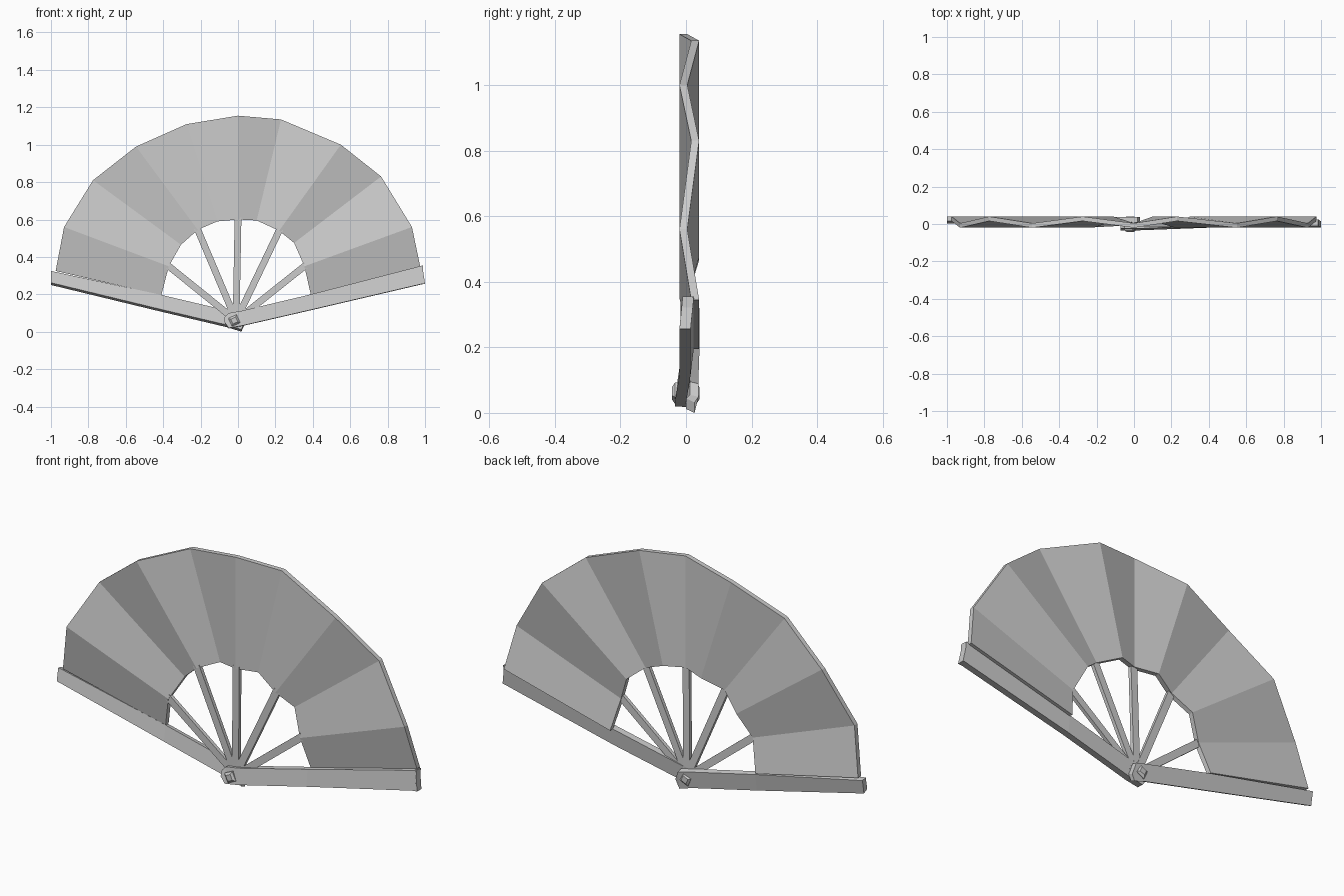
import bpy, bmesh, math
from mathutils import Vector, Matrix

if "Cube" in bpy.data.objects:
    bpy.data.objects.remove(bpy.data.objects["Cube"], do_unlink=True)

grey = bpy.data.materials.new("light_grey")
grey.use_nodes = True
colour = (0.6, 0.6, 0.6, 1)
grey.diffuse_color = colour
grey.node_tree.nodes["Principled BSDF"].inputs["Base Color"].default_value = colour

PIVOT = (-0.02, 0.06)


def loft(name, rings):
    """Join closed rings of points into a capped, flat shaded solid."""
    bm = bmesh.new()
    loops = [[bm.verts.new(p) for p in ring] for ring in rings]
    n = len(loops[0])
    for a, b in zip(loops, loops[1:]):
        for i in range(n):
            j = (i + 1) % n
            bm.faces.new((a[i], a[j], b[j], b[i]))
    bm.faces.new(loops[0])
    bm.faces.new(loops[-1])
    bmesh.ops.recalc_face_normals(bm, faces=bm.faces)
    mesh = bpy.data.meshes.new(name)
    bm.to_mesh(mesh)
    bm.free()
    mesh.materials.append(grey)
    obj = bpy.data.objects.new(name, mesh)
    bpy.context.collection.objects.link(obj)
    return obj


# Pleated leaf: outer and inner edge at each fold, alternating front and back
outer = [(-0.975, 0.325), (-0.93, 0.56), (-0.775, 0.81), (-0.545, 0.99),
         (-0.275, 1.11), (0, 1.155), (0.23, 1.135), (0.55, 1.0),
         (0.765, 0.83), (0.93, 0.56), (0.975, 0.345)]
inner = [(-0.41, 0.195), (-0.37, 0.35), (-0.305, 0.465), (-0.215, 0.545),
         (-0.11, 0.59), (0, 0.6), (0.1, 0.595), (0.22, 0.54),
         (0.3, 0.475), (0.355, 0.35), (0.39, 0.195)]
rings = []
for i, ((ox, oz), (ix, iz)) in enumerate(zip(outer, inner)):
    y = -0.02 if i % 2 else 0.016
    t = 0.024
    rings.append([(ox, y, oz), (ox, y + t, oz), (ix, y + t, iz), (ix, y, iz)])
loft("pleated_leaf", rings)


# Ribs from the pivot to every other fold of the leaf
for k, fold in enumerate((1, 3, 5, 7, 9)):
    start = Vector((PIVOT[0] + 0.01, 0, PIVOT[1]))
    end = Vector((inner[fold][0], 0, inner[fold][1]))
    along = (end - start).normalized()
    end += along * 0.012
    side = Vector((-along.z, 0, along.x)) * 0.018
    y0 = 0.004 - 0.002 * k
    rings = []
    for p, y in ((start, y0 - 0.008), (end, -0.017)):
        f, b = Vector((0, y, 0)), Vector((0, y + 0.018, 0))
        rings.append([p + side + f, p + side + b, p - side + b, p - side + f])
    loft("rib_%d" % (k + 1), rings)


# Guards: stations of x, bottom, top, front depth; the blade leans back
def guard(name, stations, thick, lean, undercut):
    rings = []
    for x, lo, hi, y in stations:
        rings.append([(x, y, lo + undercut), (x, y + thick, lo),
                      (x, y + thick + lean, hi - undercut / 2), (x, y + lean, hi)])
    loft(name, rings)


guard("front_guard", [(-0.072, 0.05, 0.078, -0.034), (-0.05, 0.018, 0.1, -0.034),
                      (0.02, 0.03, 0.112, -0.034), (0.39, 0.115, 0.2, -0.02),
                      (0.99, 0.255, 0.355, -0.02)], 0.034, 0.01, 0.002)
guard("back_guard", [(-1, 0.25, 0.325, 0.003), (-0.41, 0.107, 0.197, 0.003),
                     (-0.05, 0.022, 0.112, 0.0), (0.018, 0.0, 0.095, 0.0),
                     (0.032, 0.032, 0.055, 0.0)], 0.026, 0.012, 0.012)
# Slanted tip closing the end of the front guard
loft("front_guard_tip", [[(0.98, -0.01, 0.355), (0.98, 0.024, 0.355),
                          (0.98, 0.014, 0.254), (0.98, -0.02, 0.254)],
                         [(0.985, -0.01, 0.355), (0.985, 0.024, 0.355),
                          (1, 0.014, 0.256), (1, -0.02, 0.256)]])


# Pivot pin: tapered square heads at both ends
rings = []
for y, r in ((-0.043, 0.02), (-0.034, 0.034), (0.032, 0.034), (0.041, 0.02)):
    rings.append([(PIVOT[0] + r * math.cos(a), y, PIVOT[1] + r * math.sin(a))
                  for a in (math.radians(70 + 90 * q) for q in range(4))])
loft("pivot_pin", rings)
